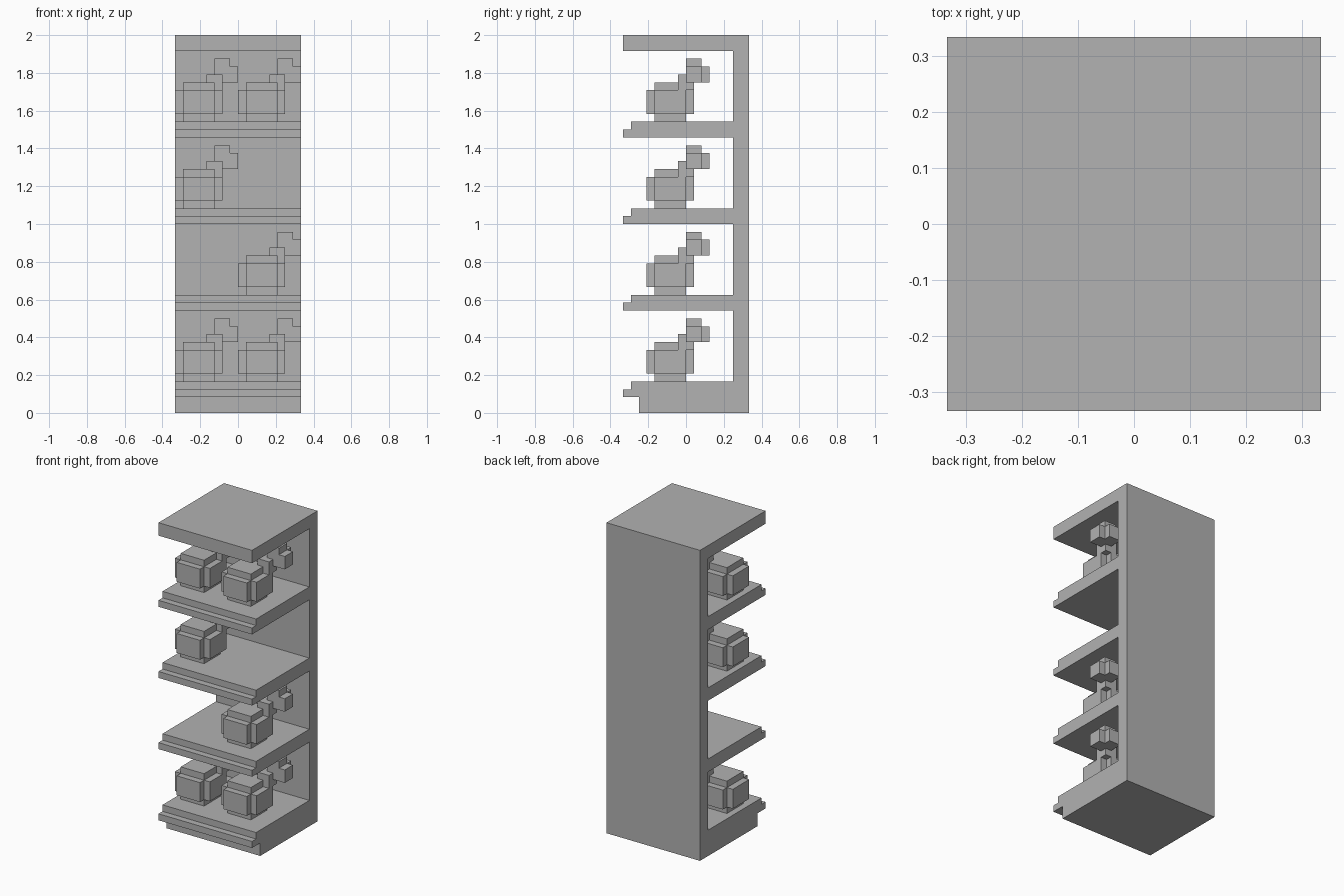
import bpy
import bmesh

U = 1 / 24  # size of one block

if "Cube" in bpy.data.objects:
    bpy.data.objects.remove(bpy.data.objects["Cube"], do_unlink=True)

grey = bpy.data.materials.new("plain_grey")
grey.use_nodes = True
grey.diffuse_color = (0.445, 0.445, 0.445, 1)
grey.node_tree.nodes["Principled BSDF"].inputs["Base Color"].default_value = grey.diffuse_color


def add_object(name, bm):
    bmesh.ops.recalc_face_normals(bm, faces=bm.faces)
    mesh = bpy.data.meshes.new(name)
    bm.to_mesh(mesh)
    bm.free()
    mesh.materials.append(grey)
    obj = bpy.data.objects.new(name, mesh)
    bpy.context.collection.objects.link(obj)
    return obj


def add_box(bm, x, y, z):
    """Box from (low, high) block ranges."""
    verts = bmesh.ops.create_cube(bm, size=1)["verts"]
    for v in verts:
        v.co = [U * (r[0] if c < 0 else r[1]) for c, r in zip(v.co, (x, y, z))]


def add_jar(name, x, floor):
    """Rounded block jar, with a stem and knob reaching to the back corner."""
    def part(suffix, boxes):
        bm = bmesh.new()
        for bx, by, bz in boxes:
            add_box(bm, bx, by, bz)
        obj = add_object(name + suffix, bm)
        obj.location = (x * U, 0, floor * U)

    core, wide = (-4, 0), (-5, 1)
    part("_body", [(core, core, (0, 5)), (wide, core, (1, 4)), (core, wide, (1, 4))])
    part("_stem", [((-1, 1), (-1, 1), (4, 6))])
    inner, outer = (0, 2), (0, 3)
    part("_knob", [(inner, inner, (5, 8)), (outer, inner, (5, 7)), (inner, outer, (5, 7))])


# Cabinet: side profile with plinth, lipped shelves, top and back, extruded across
profile = [(-6, 0), (-6, 2), (-8, 2), (-8, 3), (-7, 3), (-7, 4), (6, 4)]
for z in (13, 24, 35):
    profile += [(6, z), (-8, z), (-8, z + 1), (-7, z + 1), (-7, z + 2), (6, z + 2)]
profile += [(6, 46), (-8, 46), (-8, 48), (8, 48), (8, 0)]

bm = bmesh.new()
side = bm.faces.new([bm.verts.new((-8 * U, y * U, z * U)) for y, z in profile])
extruded = bmesh.ops.extrude_face_region(bm, geom=[side], use_keep_orig=True)
moved = [g for g in extruded["geom"] if isinstance(g, bmesh.types.BMVert)]
bmesh.ops.translate(bm, verts=moved, vec=(16 * U, 0, 0))
add_object("shelf_cabinet", bm)

# Jars standing on the shelves
LEFT, RIGHT = 5, -3
for floor, spots in ((4, (LEFT, RIGHT)), (15, (LEFT,)), (26, (RIGHT,)), (37, (LEFT, RIGHT))):
    for x in spots:
        label = "left" if x == LEFT else "right"
        add_jar(f"{label}_jar_{floor}", x, floor)
